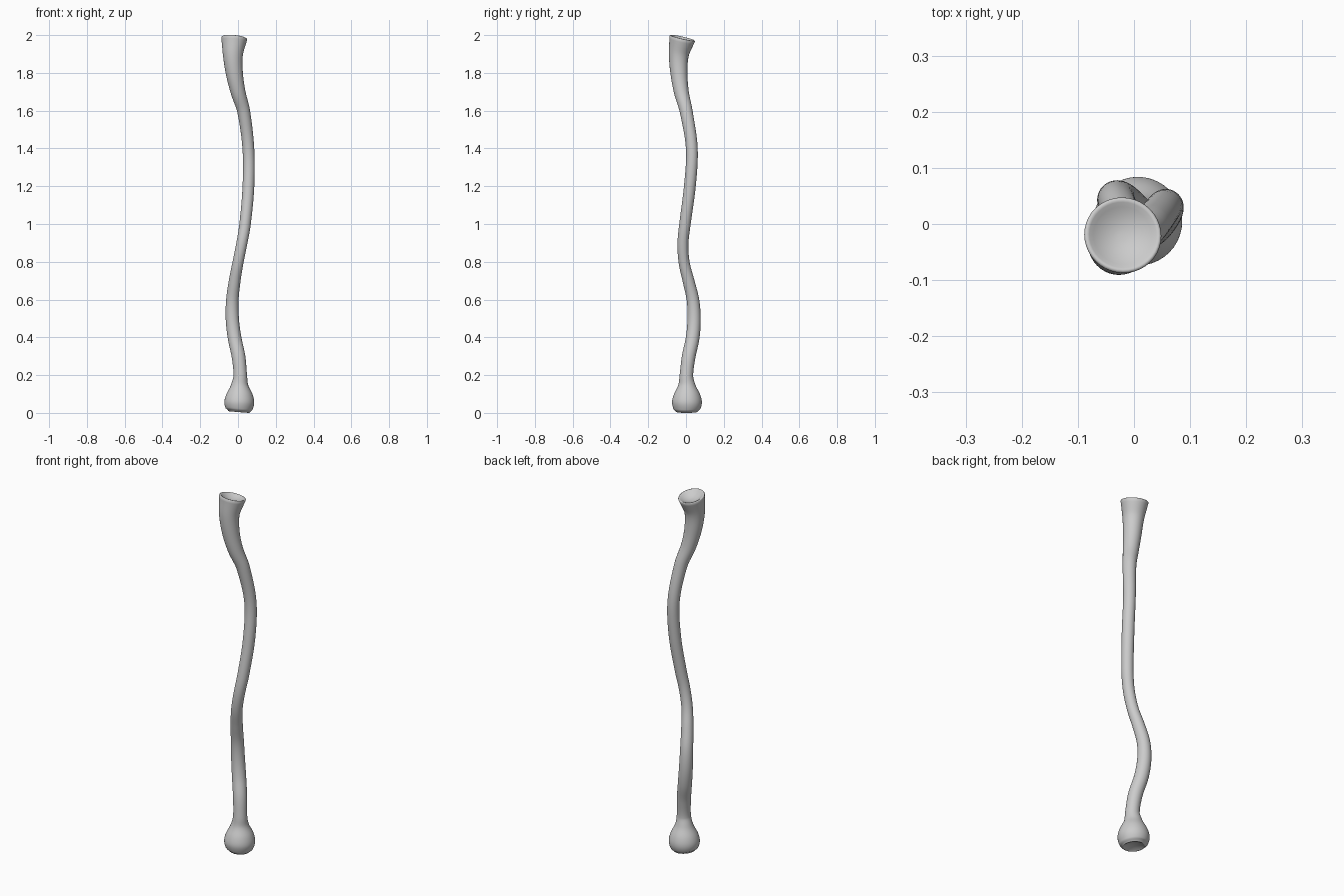
import bpy, bmesh, math
from mathutils import Vector

if "Cube" in bpy.data.objects:
    bpy.data.objects.remove(bpy.data.objects["Cube"])

# Centre line and radius of the wavy stem: x, y, z, radius
PATH = [
    (.005, .004, .012, .058), (.006, .004, .025, .071), (.007, .005, .06, .079),
    (.008, .005, .10, .070), (.009, .004, .15, .046), (.012, .002, .20, .036),
    (.003, .014, .30, .036), (-.018, .035, .40, .036), (-.030, .043, .50, .035),
    (-.030, .037, .60, .033), (-.018, .014, .70, .031), (.000, -.010, .80, .029),
    (.020, -.016, .90, .029), (.037, -.006, 1.0, .030), (.055, .020, 1.2, .031),
    (.055, .031, 1.4, .031), (.030, .001, 1.6, .034), (.001, -.024, 1.7, .039),
    (-.019, -.037, 1.8, .045), (-.027, -.038, 1.9, .053), (-.020, -.020, 1.986, .069)]
SIDES, STEPS = 40, 6


def spline(rows):
    """Catmull-Rom through the rows, spaced by height."""
    pts = [Vector(r) for r in rows]
    n = len(pts)

    def slope(i):
        a, b = pts[max(i - 1, 0)], pts[min(i + 1, n - 1)]
        return (b - a) / (b.z - a.z)
    out = []
    for i in range(n - 1):
        h = pts[i + 1].z - pts[i].z
        for k in range(STEPS):
            t = k / STEPS
            out.append(pts[i] * (2*t**3 - 3*t**2 + 1) + slope(i) * h * (t**3 - 2*t**2 + t)
                       + pts[i + 1] * (3*t**2 - 2*t**3) + slope(i + 1) * h * (t**3 - t**2))
    return out + [pts[-1]]


samples = spline(PATH)
centres = [s.to_3d() for s in samples]
last = len(samples) - 1
rings = []          # centre, tangent, radius
for i, s in enumerate(samples):
    tan = (centres[min(i + 1, last)] - centres[max(i - 1, 0)]).normalized()
    rings.append((centres[i], tan, s.w))


# Dished ends: rounded lip, then a shallow bowl
def dish(ring, lip, depth, sign):
    c, t, r = ring
    out = [(c + t * sign * .003, t, r - .002), (c + t * sign * .004, t, r - .005),
           (c + t * sign * .002, t, r - lip)]
    inner = r - lip
    for k in range(1, 8):
        a = k / 8
        out.append((c + t * sign * (.002 - depth * (1 - (1 - a) ** 2)), t, inner * (1 - a)))
    return out


rings = dish(rings[0], .008, .012, -1)[::-1] + rings + dish(rings[-1], .009, .022, 1)

bm = bmesh.new()
loops = []
for c, t, r in rings:
    u = (Vector((1, 0, 0)) - t * t.x).normalized()
    v = t.cross(u)
    loops.append([bm.verts.new(c + r * (u * math.cos(a) + v * math.sin(a)))
                  for a in (2 * math.pi * k / SIDES for k in range(SIDES))])
for a, b in zip(loops, loops[1:]):
    for k in range(SIDES):
        j = (k + 1) % SIDES
        bm.faces.new((a[k], a[j], b[j], b[k]))
bm.faces.new(loops[0][::-1])
bm.faces.new(loops[-1])
low = min(v.co.z for v in bm.verts)
bmesh.ops.translate(bm, verts=bm.verts, vec=(0, 0, -low))
bmesh.ops.recalc_face_normals(bm, faces=bm.faces)
for f in bm.faces:
    f.smooth = True

mesh = bpy.data.meshes.new("wavy_stem")
bm.to_mesh(mesh)
bm.free()
stem = bpy.data.objects.new("wavy_stem", mesh)
bpy.context.collection.objects.link(stem)
